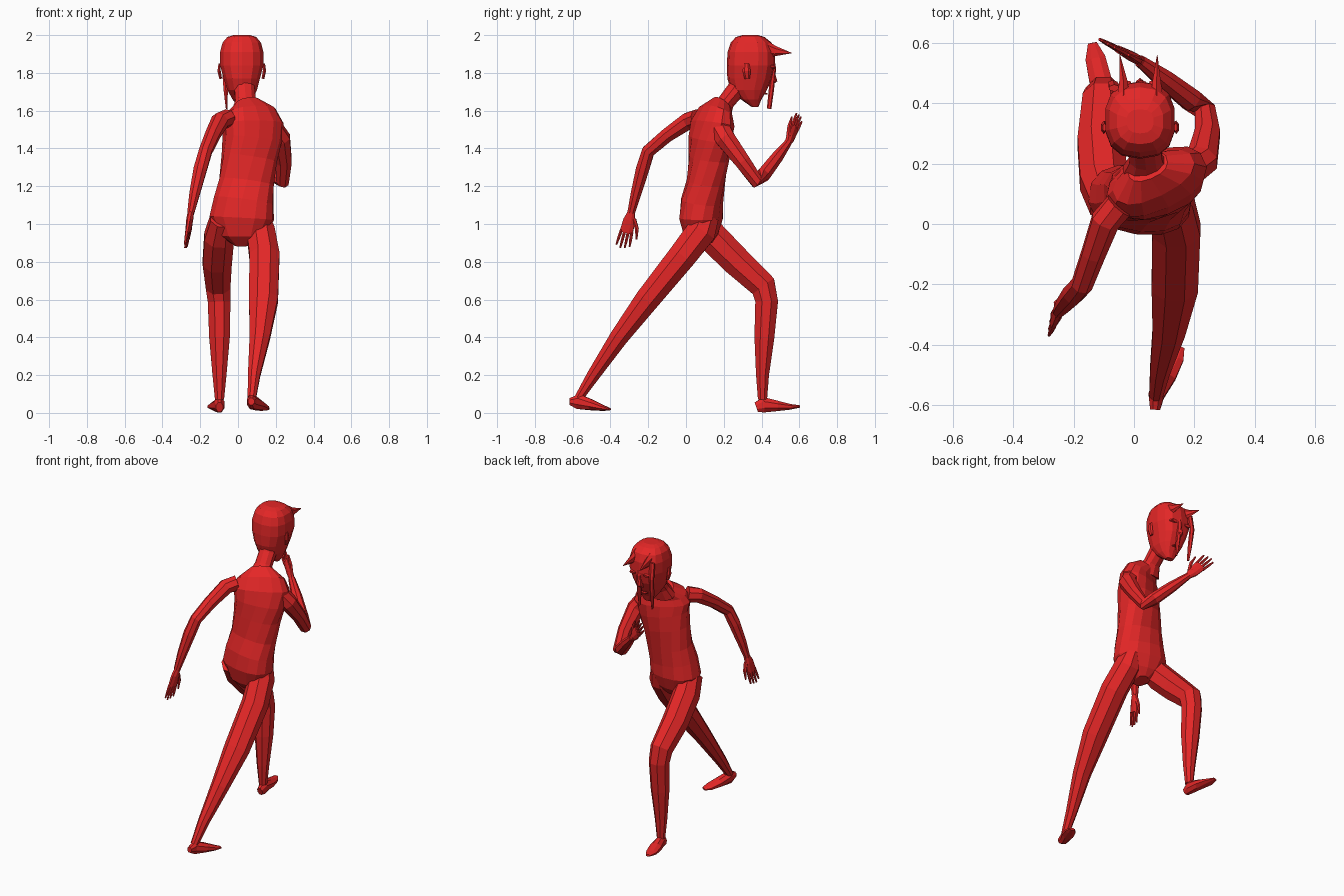
import bpy, bmesh, math
from mathutils import Vector as V

red = bpy.data.materials.new("red")
red.diffuse_color = (0.78, 0.02, 0.02, 1)


def loft(name, rings, sides=8, side=(1, 0, 0), power=1.0, axis=None):
    """Skin oval rings (x, y, z, side radius, depth radius[, twist degrees]) along a path."""
    bm = bmesh.new()
    pts = [V(r[:3]) for r in rings]
    loops = []
    for i, r in enumerate(rings):
        t = V(axis) if axis else pts[min(i + 1, len(pts) - 1)] - pts[max(i - 1, 0)]
        t.normalize()
        s = V(side)
        if len(r) > 5:
            a = math.radians(r[5])
            s = V((math.cos(a), math.sin(a), 0))
        s = (s - t * s.dot(t)).normalized()
        n = t.cross(s)
        loop = []
        for k in range(sides):
            a = 2 * math.pi * (k + 0.5) / sides
            c, d = math.cos(a), math.sin(a)
            c = math.copysign(abs(c) ** power, c)
            d = math.copysign(abs(d) ** power, d)
            loop.append(bm.verts.new(pts[i] + s * c * r[3] + n * d * r[4]))
        loops.append(loop)
    for a, b in zip(loops, loops[1:]):
        for k in range(sides):
            m = (k + 1) % sides
            bm.faces.new((a[k], a[m], b[m], b[k]))
    bm.faces.new(loops[0])
    bm.faces.new(loops[-1])
    bmesh.ops.recalc_face_normals(bm, faces=bm.faces)
    me = bpy.data.meshes.new(name)
    bm.to_mesh(me)
    bm.free()
    me.materials.append(red)
    ob = bpy.data.objects.new(name, me)
    bpy.context.collection.objects.link(ob)
    return ob


def hand(name, wrist, direction, side, size=1.0):
    """Flat palm, four fingers and a thumb on the +side edge."""
    w, d, s = V(wrist), V(direction).normalized(), V(side)
    s = (s - d * s.dot(d)).normalized()

    def at(along, across, a, b):
        return (*(w + d * along * size + s * across * size), a * size, b * size)
    loft(name + "_palm", [at(-.01, 0, .018, .017), at(.04, 0, .034, .018),
                          at(.11, 0, .038, .013)], 8, s)
    for i in range(4):
        o = (i - 1.5) * .019
        tip = .2 - .012 * abs(i - 1.2)
        loft(f"{name}_finger_{i + 1}", [at(.10, o, .009, .010), at(.15, o * 1.15, .008, .008),
                                        at(tip, o * 1.25, .005, .005)], 6, s)
    loft(name + "_thumb", [at(.03, .022, .013, .013), at(.075, .05, .011, .011),
                           at(.13, .062, .005, .005)], 6, s)


# Torso, twisted so the right shoulder leads
loft("torso", [
    (.02, .09, .89, .04, .05, -8), (.02, .08, .94, .12, .09, -8), (.02, .08, 1.03, .172, .115, -8),
    (.03, .085, 1.12, .16, .112, -4), (.045, .105, 1.22, .148, .102, 2),
    (.06, .12, 1.35, .148, .105, 12), (.075, .13, 1.45, .16, .105, 20),
    (.075, .14, 1.53, .175, .095, 25), (.065, .155, 1.59, .145, .075, 24),
    (.045, .19, 1.635, .07, .055, 15)], 14, power=.85)

# Neck and head, facing the back of the frame (+y)
loft("neck", [(.045, .18, 1.59, .085, .06), (.04, .215, 1.65, .057, .045),
              (.035, .265, 1.71, .056, .05), (.03, .30, 1.78, .06, .05)], 10)
loft("head", [
    (.025, .365, 1.62, .025, .018), (.025, .345, 1.66, .055, .055), (.022, .333, 1.71, .08, .095),
    (.02, .338, 1.77, .098, .119), (.02, .344, 1.84, .117, .128), (.02, .345, 1.91, .117, .125),
    (.02, .345, 1.96, .104, .108), (.02, .34, 1.99, .078, .076), (.02, .34, 2.0, .045, .04)],
    14, power=.8, axis=(0, 0, 1))
for label, x in (("left", -1), ("right", 1)):
    cx = .02 + x * .05
    loft(label + "_eye", [(cx, .45, 1.835, .026, .013), (cx, .472, 1.83, .02, .009)], 8)
    loft(label + "_ear", [(.02 + x * .112, .325, 1.77, .008, .014),
                          (.02 + x * .12, .32, 1.81, .01, .022),
                          (.02 + x * .118, .32, 1.85, .006, .014)], 6)
    # Pointed tufts sticking out over the forehead
    loft(label + "_hair_spike", [(.02 + x * .055, .415, 1.93, .024, .045),
                                 (.02 + x * .055, .47, 1.915, .016, .028),
                                 (.015 + x * .062, .56, 1.905, .001, .001)], 6)
loft("nose", [(.02, .455, 1.83, .008, .008), (.02, .462, 1.76, .016, .022),
              (.02, .435, 1.735, .012, .012)], 6)
loft("mouth", [(.02, .41, 1.69, .03, .006), (.02, .432, 1.69, .022, .004)], 6)
# Hair locks hanging in front of the face
for i, x in enumerate((-.065, .03)):
    loft(f"hair_lock_{i + 1}", [(x, .45, 1.92, .02, .012), (x - .005, .465, 1.82, .017, .012),
                                (x, .452, 1.71, .013, .014), (x + .005, .44, 1.61, .005, .012)], 6)

# Legs: the right one pushes off behind, the left one strides ahead
loft("right_leg", [
    (.11, .11, 1.04, .06, .07), (.12, .08, .96, .08, .085), (.14, -.02, .83, .086, .08),
    (.135, -.205, .6, .083, .07), (.115, -.355, .4, .058, .053), (.085, -.49, .2, .035, .037),
    (.073, -.567, .08, .024, .025)])
loft("left_leg", [
    (-.085, .06, 1.03, .065, .08), (-.1, .14, .93, .085, .088), (-.11, .27, .80, .083, .084),
    (-.105, .41, .67, .07, .075), (-.1, .427, .59, .065, .065), (-.098, .415, .4, .059, .057),
    (-.098, .405, .2, .04, .037), (-.098, .405, .07, .026, .026)])
loft("right_foot", [(.07, -.615, .06, .018, .02), (.073, -.57, .06, .028, .043),
                    (.105, -.5, .042, .038, .03), (.135, -.44, .026, .034, .016),
                    (.152, -.405, .02, .018, .007)])
loft("left_foot", [(-.098, .372, .03, .02, .028), (-.098, .41, .043, .029, .044),
                   (-.112, .48, .037, .04, .03), (-.128, .55, .032, .036, .016),
                   (-.138, .6, .034, .016, .007)])

# Arms: the left one swings back, the right one is bent in front of the chest
loft("left_arm", [
    (-.05, .06, 1.56, .05, .05), (-.095, .01, 1.545, .05, .048), (-.135, -.1, 1.47, .042, .04),
    (-.172, -.2, 1.385, .037, .037), (-.2, -.23, 1.29, .038, .038),
    (-.23, -.265, 1.16, .03, .03), (-.25, -.29, 1.06, .02, .022)])
loft("right_arm", [
    (.17, .17, 1.52, .06, .06), (.225, .21, 1.45, .056, .056), (.243, .3, 1.33, .045, .045),
    (.235, .375, 1.225, .038, .038), (.19, .41, 1.26, .04, .04), (.1, .48, 1.35, .034, .034),
    (.02, .54, 1.43, .021, .021)])
hand("left_hand", (-.25, -.29, 1.06), (-.03, -.05, -.2), (.15, 1, -.1))
hand("right_hand", (.02, .54, 1.43), (-.14, .075, .17), (.66, -.355, .656))
